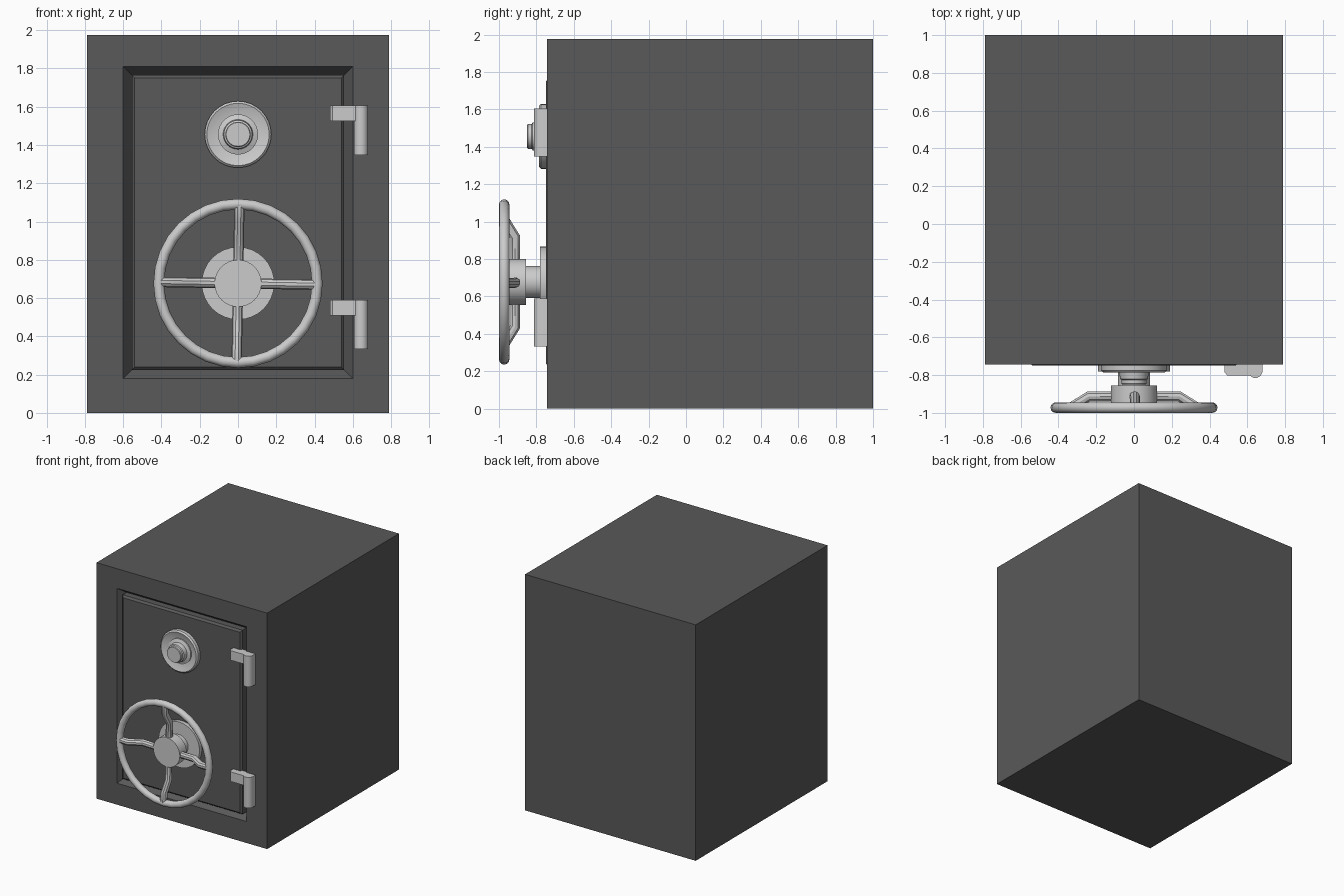
import bpy, bmesh
from math import sin, cos, pi, radians

if "Cube" in bpy.data.objects:
    bpy.data.objects.remove(bpy.data.objects["Cube"])

dark = bpy.data.materials.new("dark_steel")
dark.diffuse_color = (0.1, 0.1, 0.1, 1)
dark.use_nodes = True
dark.node_tree.nodes["Principled BSDF"].inputs["Base Color"].default_value = dark.diffuse_color


def loft(name, rings, mat=None, smooth=False):
    """Join equal-length closed rings with quads and cap both ends."""
    bm = bmesh.new()
    loops = [[bm.verts.new(p) for p in ring] for ring in rings]
    for a, b in zip(loops, loops[1:]):
        n = len(a)
        for i in range(n):
            bm.faces.new((a[i], a[(i + 1) % n], b[(i + 1) % n], b[i]))
    bm.faces.new(loops[0])
    bm.faces.new(loops[-1])
    bmesh.ops.recalc_face_normals(bm, faces=bm.faces)
    me = bpy.data.meshes.new(name)
    bm.to_mesh(me)
    bm.free()
    ob = bpy.data.objects.new(name, me)
    bpy.context.collection.objects.link(ob)
    if mat:
        me.materials.append(mat)
    if smooth:
        smooth_edges(ob)
    return ob


def smooth_edges(ob):
    bpy.ops.object.select_all(action='DESELECT')
    ob.select_set(True)
    bpy.context.view_layer.objects.active = ob
    bpy.ops.object.shade_smooth_by_angle(angle=radians(35))


def rect(hx, z0, z1, y):
    return [(-hx, y, z0), (hx, y, z0), (hx, y, z1), (-hx, y, z1)]


def lathe(name, cz, profile, n=32):
    """Turn a (radius, y) profile about the line x=0, z=cz."""
    rings = [[(r * cos(2 * pi * i / n), y, cz + r * sin(2 * pi * i / n))
              for i in range(n)] for r, y in profile]
    return loft(name, rings, smooth=True)


# Body with a sloped recess around the door
FRONT = -0.743
loft("safe_body", [rect(0.79, 0, 1.975, 1.0), rect(0.79, 0, 1.975, FRONT),
                   rect(0.60, 0.18, 1.81, FRONT), rect(0.555, 0.225, 1.765, -0.68)], dark)

# Door with a narrow bevelled edge
loft("door", [rect(0.555, 0.225, 1.765, -0.67), rect(0.555, 0.225, 1.765, -0.733),
              rect(0.54, 0.24, 1.75, -0.748)], dark)

# Combination dial: dished ring, tapered collar and knob
lathe("dial_ring", 1.455, [(0.174, -0.74), (0.174, -0.775), (0.163, -0.786),
                           (0.105, -0.765)])
lathe("dial_knob", 1.455, [(0.105, -0.76), (0.105, -0.775), (0.078, -0.785), (0.074, -0.82),
                           (0.066, -0.825), (0.066, -0.845), (0.062, -0.85)])

# Wheel mount and hub
WZ, WY = 0.677, -0.972
lathe("wheel_base_plate", WZ, [(0.19, -0.74), (0.19, -0.78)])
lathe("wheel_shaft", WZ, [(0.085, -0.77), (0.085, -0.87)])
lathe("wheel_hub", WZ, [(0.123, -0.855), (0.123, -0.945)])

# Wheel rim
bpy.ops.mesh.primitive_torus_add(major_radius=0.414, minor_radius=0.028, major_segments=32,
                                 minor_segments=12, location=(0, WY, WZ), rotation=(pi / 2, 0, 0))
rim = bpy.context.object
rim.name = "wheel_rim"
smooth_edges(rim)

# Four cranked spokes, the wheel turned very slightly
S = 0.027
for k in range(4):
    a = k * pi / 2 - radians(1)
    rings = []
    for r, y, tilt in ((0.10, -0.913, 0), (0.24, -0.913, 0.29), (0.335, WY, 0.29), (0.41, WY, 0)):
        ring = []
        for i in range(10):
            t = 2 * pi * i / 10
            # cross-section leans to meet the bends as a mitre
            rr = r + S * sin(t) * tilt
            side = S * cos(t)
            ring.append((rr * cos(a) - side * sin(a), y + S * sin(t),
                         WZ + rr * sin(a) + side * cos(a)))
        rings.append(ring)
    loft(f"wheel_spoke_{k + 1}", rings, smooth=True)

# Hinges: a strap on the door and a rounded barrel on the frame
strap = [(0.48, -0.73), (0.48, -0.785), (0.495, -0.803), (0.62, -0.803), (0.62, -0.73)]
barrel = [(0.605, -0.73), (0.605, -0.785), (0.615, -0.804), (0.632, -0.814),
          (0.653, -0.814), (0.67, -0.804), (0.68, -0.785), (0.68, -0.73)]
for label, top in (("upper", 1.605), ("lower", 0.59)):
    for part, prof, h in (("strap", strap, 0.08), ("barrel", barrel, 0.257)):
        loft(f"{label}_hinge_{part}", [[(x, y, z) for x, y in prof] for z in (top - h, top)],
             smooth=True)
